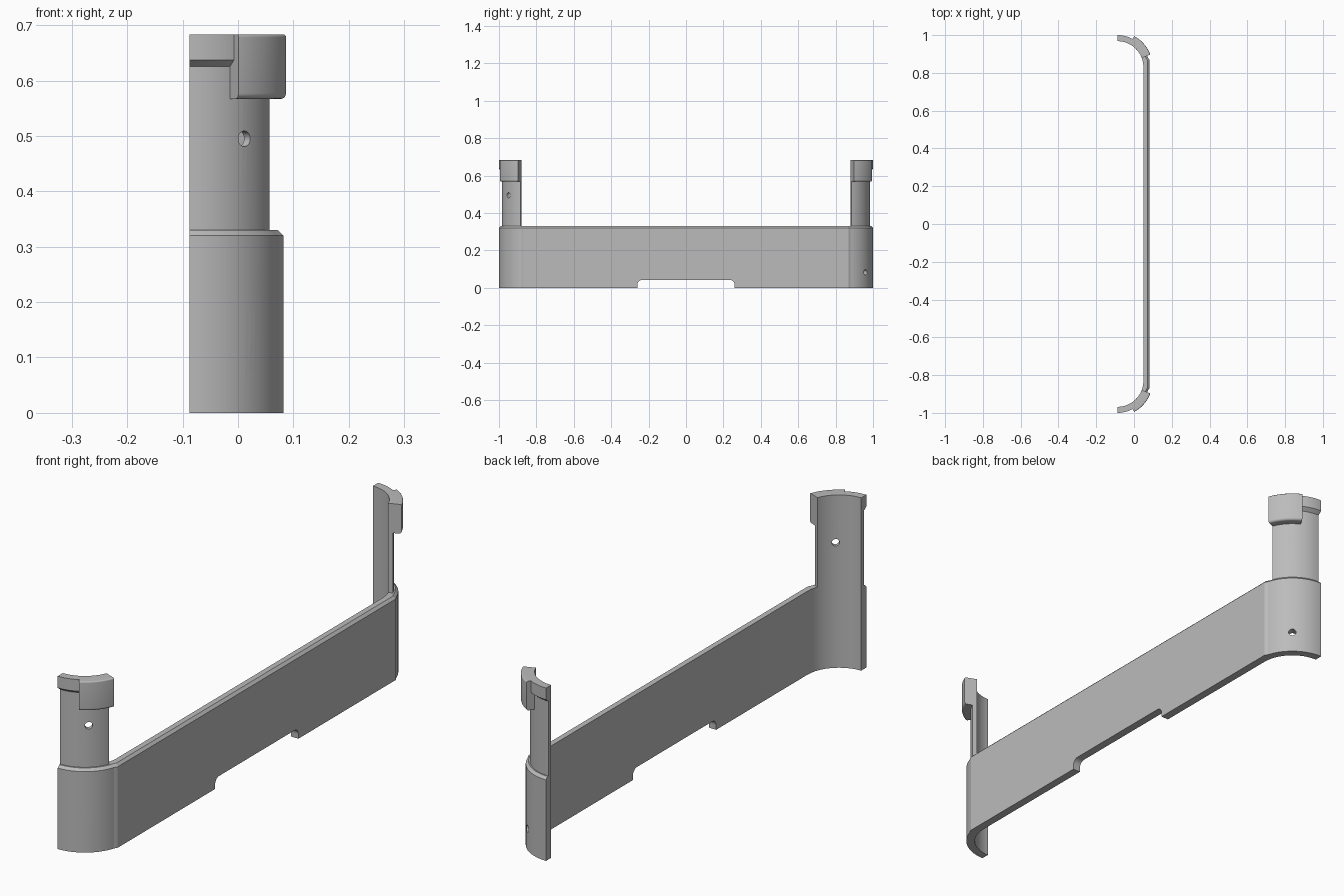
import bpy, bmesh
from math import sin, cos, radians, pi
from mathutils import Matrix, Vector

if "Cube" in bpy.data.objects:
    bpy.data.objects.remove(bpy.data.objects["Cube"])

# Centre of the corner arcs and the shared radii
CX, CY = -0.088, 0.83
INNER, OUTER, COLUMN, BLOCK = 0.138, 0.17, 0.155, 0.187
BAND_TOP, TOP, CHAMFER = 0.33, 0.683, 0.01

grey = bpy.data.materials.new("neutral grey")
grey.use_nodes = True
colour = (0.5, 0.5, 0.5, 1)
grey.diffuse_color = colour
grey.node_tree.nodes["Principled BSDF"].inputs["Base Color"].default_value = colour


def polar(r, angle):
    a = radians(angle)
    return CX + r * cos(a), CY + r * sin(a)


def add_object(name, bm):
    bmesh.ops.recalc_face_normals(bm, faces=bm.faces)
    mesh = bpy.data.meshes.new(name)
    bm.to_mesh(mesh)
    bm.free()
    mesh.materials.append(grey)
    obj = bpy.data.objects.new(name, mesh)
    bpy.context.collection.objects.link(obj)
    return obj


def skin(name, rings):
    """Join equal closed rings into a capped solid."""
    bm = bmesh.new()
    loops = [[bm.verts.new(p) for p in ring] for ring in rings]
    n = len(loops[0])
    for a, b in zip(loops, loops[1:]):
        for i in range(n):
            j = (i + 1) % n
            bm.faces.new((a[i], a[j], b[j], b[i]))
    bm.faces.new(loops[0])
    bm.faces.new(loops[-1])
    return add_object(name, bm)


def sector(name, profile, start, end, side, steps=18):
    """Sweep an (r, z) profile about a corner axis."""
    rings = []
    for i in range(steps + 1):
        angle = start + (end - start) * i / steps
        ring = []
        for r, z in profile:
            x, y = polar(r, angle)
            ring.append((x, side * y, z))
        rings.append(ring)
    return skin(name, rings)


def activate(obj):
    bpy.ops.object.select_all(action='DESELECT')
    obj.select_set(True)
    bpy.context.view_layer.objects.active = obj


def cut(obj, cutter):
    mod = obj.modifiers.new("cut", 'BOOLEAN')
    mod.operation = 'DIFFERENCE'
    mod.solver = 'EXACT'
    mod.object = cutter
    activate(obj)
    bpy.ops.object.modifier_apply(modifier=mod.name)
    bpy.data.objects.remove(cutter)


def drill(obj, z, side):
    """Radial screw hole through a corner wall."""
    bm = bmesh.new()
    bmesh.ops.create_cone(bm, cap_ends=True, segments=32, radius1=0.014,
                          radius2=0.014, depth=0.12)
    x, y = polar(0.15, 50)
    axis = Vector((cos(radians(50)), side * sin(radians(50)), 0))
    turn = axis.to_track_quat('Z', 'Y').to_matrix().to_4x4()
    bm.transform(Matrix.Translation((x, side * y, z)) @ turn)
    cutter = add_object("hole_cutter", bm)
    cutter.hide_render = True
    cut(obj, cutter)


def fillet(cx, cz, r, start, steps=8):
    """Quarter-circle points running anticlockwise from a start angle."""
    return [(cx + r * cos(start + pi / 2 * i / steps),
             cz + r * sin(start + pi / 2 * i / steps)) for i in range(steps + 1)]


# Band: inner, outer and chamfered outlines of one end, then mirrored
stations = []
for i in range(21):
    angle = 90 - 73 * i / 20
    stations.append([polar(r, angle) for r in (INNER, OUTER, OUTER - CHAMFER)])
stations.append([polar(INNER, 8.5), (0.082, 0.868), (0.072, 0.864)])
stations.append([polar(INNER, 0), (0.082, CY), (0.072, CY)])
stations += [[(x, -y) for x, y in s] for s in reversed(stations)]
band = skin("wrap_band", [[
    (*inner, 0), (*outer, 0), (*outer, BAND_TOP - CHAMFER),
    (*bevel, BAND_TOP), (*inner, BAND_TOP)] for inner, outer, bevel in stations])

# Rounded slot in the lower edge of the band
half, height, r = 0.26, 0.042, 0.025
slot = [(half, -0.05)] + fillet(half - r, height - r, r, 0)
slot += fillet(r - half, height - r, r, pi / 2) + [(-half, -0.05)]
slot_cutter = skin("slot_cutter", [[(x, y, z) for y, z in slot] for x in (0, 0.15)])
slot_cutter.hide_render = True
cut(band, slot_cutter)

parts = [band]
for label, side in (("front", -1), ("back", 1)):
    drill(band, 0.083, side)

    # Slim curved column above the band
    column = sector(label + "_column", [(INNER, BAND_TOP - 0.005), (COLUMN, BAND_TOP - 0.005),
                                        (COLUMN, TOP), (INNER, TOP)], 90, 21, side)
    drill(column, 0.495, side)

    # Cap lip with a sloped underside
    lip = sector(label + "_cap_lip", [(0.148, 0.625), (COLUMN, 0.625), (OUTER, 0.637),
                                      (OUTER, TOP), (0.148, TOP)], 90, 61.5, side)

    # Thick clip block with rounded outer edges
    low, f = 0.567, 0.01
    profile = [(0.148, low)] + fillet(BLOCK - f, low + f, f, -pi / 2)
    profile += fillet(BLOCK - f / 2, TOP - f / 2, f / 2, 0) + [(0.148, TOP)]
    block = sector(label + "_clip_block", profile, 61.7, 21, side)
    parts += [column, lip, block]

for part in parts:
    activate(part)
    bpy.ops.object.shade_smooth_by_angle(angle=radians(12))
